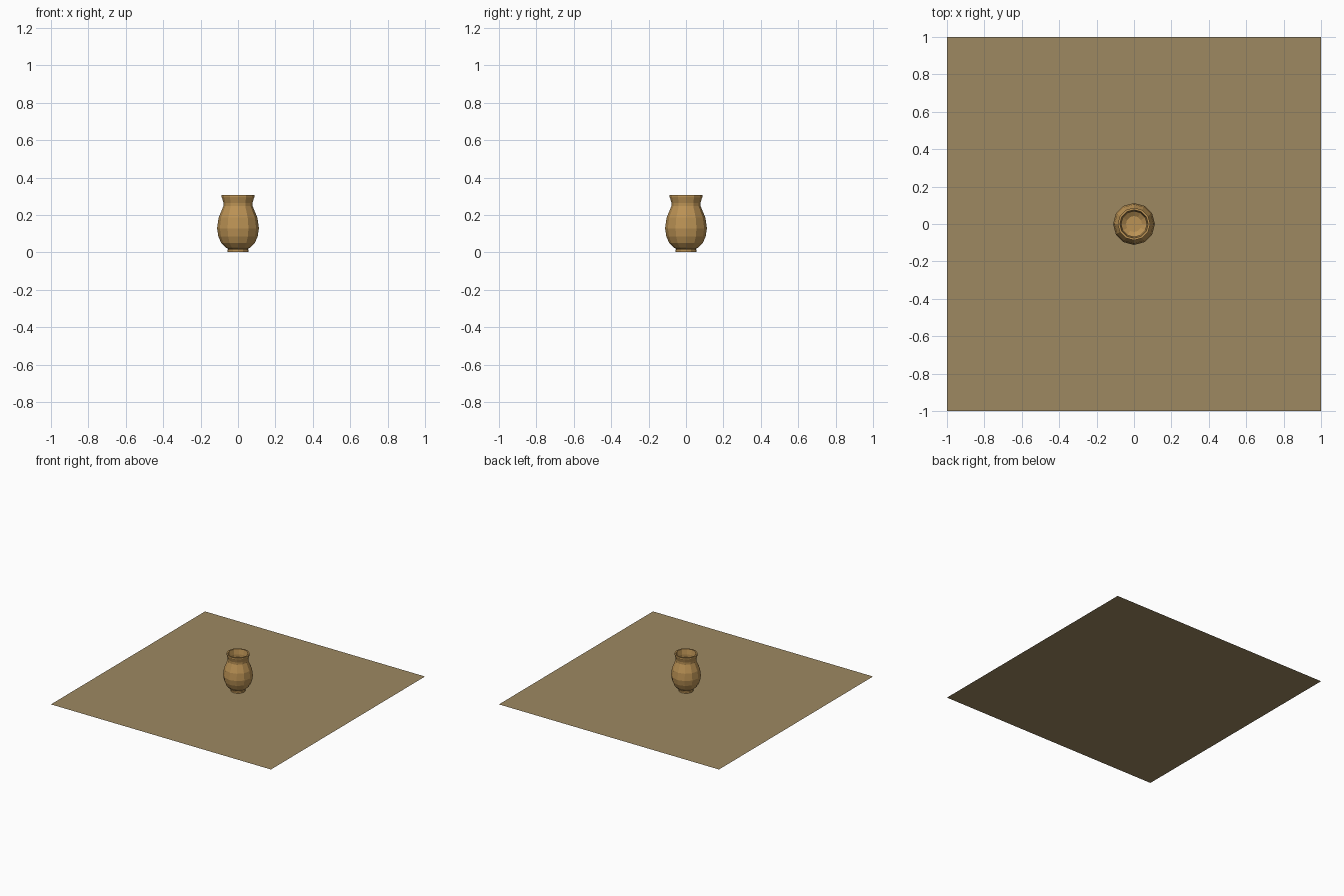
import bpy, bmesh, math

if "Cube" in bpy.data.objects:
    bpy.data.objects.remove(bpy.data.objects["Cube"])


def material(name, rgb):
    m = bpy.data.materials.new(name)
    m.diffuse_color = (*rgb, 1)
    m.use_nodes = True
    m.node_tree.nodes["Principled BSDF"].inputs["Base Color"].default_value = m.diffuse_color
    return m


def add_object(name, bm, mat):
    mesh = bpy.data.meshes.new(name)
    bm.to_mesh(mesh)
    bm.free()
    mesh.materials.append(mat)
    ob = bpy.data.objects.new(name, mesh)
    bpy.context.collection.objects.link(ob)
    return ob


def lathe(name, profile, sides, mat):
    """Revolve (radius, height) points about z; caps both ends."""
    bm = bmesh.new()
    rings = [[bm.verts.new((r * math.cos(math.tau * i / sides),
                            r * math.sin(math.tau * i / sides), z))
              for i in range(sides)] for r, z in profile]
    for a, b in zip(rings, rings[1:]):
        for i in range(sides):
            j = (i + 1) % sides
            bm.faces.new((a[i], a[j], b[j], b[i]))
    bm.faces.new(rings[0][::-1])
    bm.faces.new(rings[-1])
    return add_object(name, bm, mat)


clay = material("clay", (0.50, 0.29, 0.09))
sand = material("sand", (0.34, 0.25, 0.12))

# Flat square of ground cloth
bm = bmesh.new()
bmesh.ops.create_grid(bm, x_segments=1, y_segments=1, size=1)
add_object("base_sheet", bm, sand)

# Hollow twelve-sided pot: foot, belly, neck, rim, then down the inside
outside = [(0.056, 0.001), (0.056, 0.014), (0.051, 0.018), (0.066, 0.026),
           (0.090, 0.050), (0.105, 0.085), (0.112, 0.128), (0.104, 0.185),
           (0.078, 0.247), (0.078, 0.265), (0.085, 0.290), (0.087, 0.294),
           (0.087, 0.306)]
inside = [(0.076, 0.306), (0.068, 0.265), (0.068, 0.247), (0.095, 0.180),
          (0.102, 0.128), (0.094, 0.085), (0.078, 0.050), (0.043, 0.028)]
lathe("pot", outside + inside, 12, clay)
